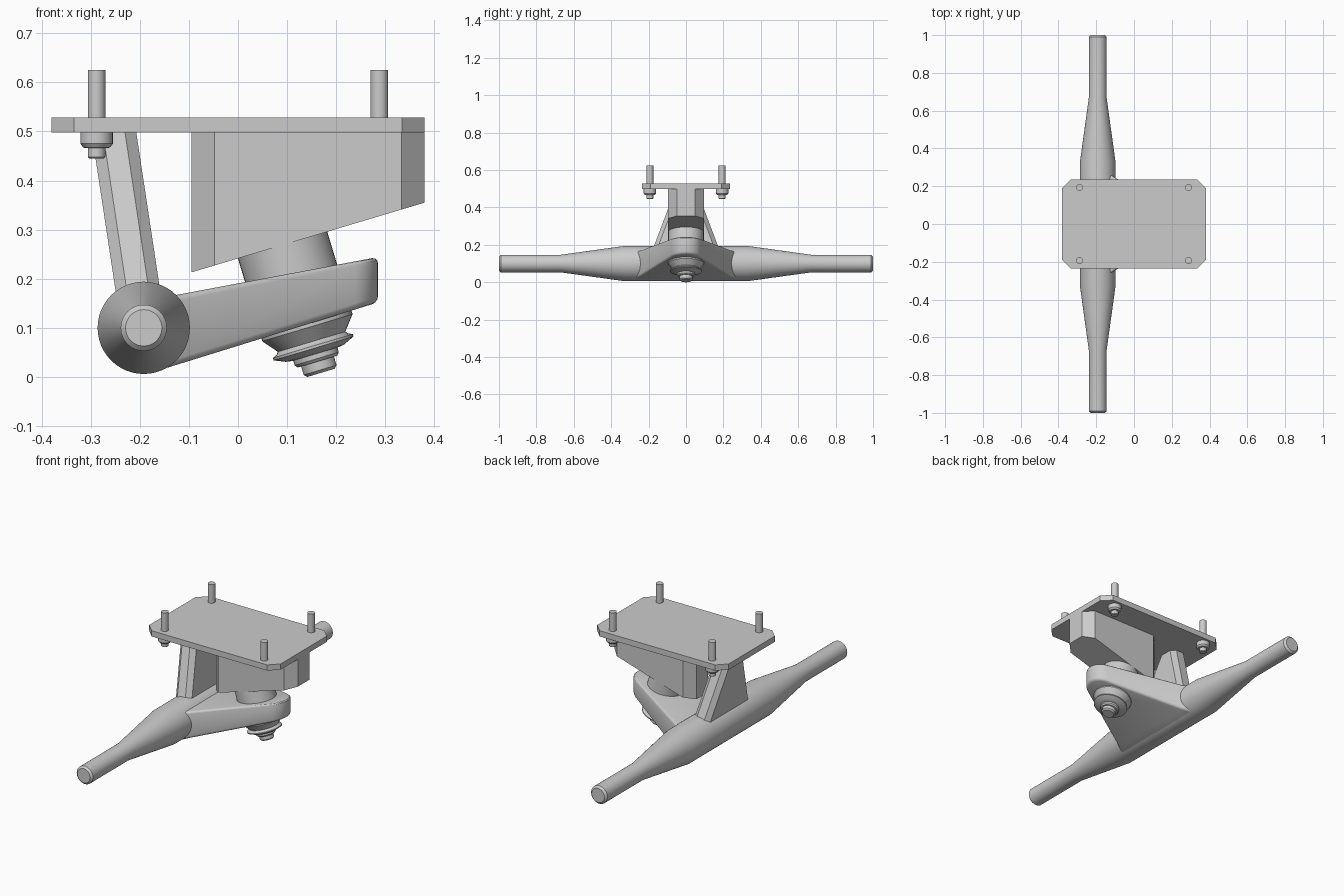
import bpy, bmesh, math
from mathutils import Vector, Matrix

if "Cube" in bpy.data.objects:
    bpy.data.objects.remove(bpy.data.objects["Cube"])


def finish(name, bm, smooth=True, bevel=0):
    bmesh.ops.recalc_face_normals(bm, faces=bm.faces)
    mesh = bpy.data.meshes.new(name)
    bm.to_mesh(mesh)
    bm.free()
    ob = bpy.data.objects.new(name, mesh)
    bpy.context.collection.objects.link(ob)
    bpy.ops.object.select_all(action='DESELECT')
    bpy.context.view_layer.objects.active = ob
    ob.select_set(True)
    if bevel:
        m = ob.modifiers.new("edge_round", 'BEVEL')
        m.width, m.segments, m.limit_method = bevel, 3, 'ANGLE'
        m.angle_limit = math.radians(40)
        bpy.ops.object.modifier_apply(modifier=m.name)
    if smooth:
        bpy.ops.object.shade_smooth_by_angle(angle=math.radians(32))
    return ob


def loft(name, rings, **kw):
    """Skin a stack of equal-length rings and cap both ends."""
    bm = bmesh.new()
    vs = [[bm.verts.new(p) for p in r] for r in rings]
    n = len(vs[0])
    for a, b in zip(vs, vs[1:]):
        for i in range(n):
            j = (i + 1) % n
            bm.faces.new((a[i], a[j], b[j], b[i]))
    bm.faces.new(vs[0][::-1])
    bm.faces.new(vs[-1])
    return finish(name, bm, **kw)


def turned(name, profile, origin, axis, n=32):
    """Turned part: profile of (distance along axis, radius)."""
    rot = Vector((0, 0, 1)).rotation_difference(Vector(axis)).to_matrix().to_4x4()
    mat = Matrix.Translation(origin) @ rot
    ang = [2 * math.pi * i / n for i in range(n)]
    return loft(name, [[mat @ Vector((r * math.cos(a), r * math.sin(a), t)) for a in ang]
                       for t, r in profile])


def octagon(x0, x1, w, c):
    """Rectangle in plan with cut corners."""
    return [(x0 + c, -w), (x1 - c, -w), (x1, -w + c), (x1, w - c),
            (x1 - c, w), (x0 + c, w), (x0, w - c), (x0, -w + c)]


# Base plate
plate = octagon(-.38, .38, .236, .046)
loft("base_plate", [[(x, y, z) for x, y in plate] for z in (.498, .528)], smooth=False)

# Block under the plate, with sloping underside
block = octagon(-.095, .38, .095, .047)
loft("bushing_block", [[(x, y, .213 + (x + .095) * .299) for x, y in block],
                       [(x, y, .5) for x, y in block]], smooth=False)

# Leaning strut from plate to axle, wider at the foot
loft("rear_strut", [[(x, y, z) for x, y in octagon(x0, x0 + .091, w, .023)]
                    for z, x0, w in ((.1, -.238, .207), (.5, -.2985, .055))], smooth=False)

# Mounting bolts; one corner has no nut below the plate
for sx in (-1, 1):
    for sy in (-1, 1):
        nut = not (sx == 1 and sy == -1)
        at = (sx * .288, sy * .193, 0)
        low = [(.445, .015), (.448, .018)] if nut else [(.51, .018)]
        turned("mounting_bolt", low + [(.625, .018)], at, (0, 0, 1), 24)
        if nut:
            turned("mounting_nut", [(.466, .019), (.467, .027), (.475, .033), (.499, .033)],
                   at, (0, 0, 1), 24)

# Tapered axle
half = [(.33, .094), (.67, .047), (.99, .047), (1.0, .037)]
turned("axle", [(-t, r) for t, r in reversed(half)] + half, (-.192, 0, .1), (0, 1, 0), 48)

# Triangular arm with rounded nose
slope = math.atan(.5)
plan = [(-.18, -.30), (-.10, -.245)]
for i in range(17):
    a = (-math.pi / 2 + slope) + i / 16 * (math.pi - 2 * slope)
    plan.append((.20 + .085 * math.cos(a), .085 * math.sin(a)))
plan += [(-.10, .245), (-.18, .30)]
loft("hanger_arm", [[(x, y, .02 + (x + .14) * .31) for x, y in plan],
                    [(x, y, .168 + (x + .12) * .188) for x, y in plan]], bevel=.012)

# Tilted stack of bushings, washer, nut and pivot bolt
stack = {
    "upper_bushing": [(-.035, .095), (.11, .095)],
    "lower_bushing": [(.08, .096), (.172, .096), (.204, .07)],
    "washer": [(.197, .068), (.207, .076), (.211, .085), (.216, .085), (.226, .062), (.228, .05)],
    "pivot_nut": [(.222, .047), (.238, .047), (.244, .042)],
    "pivot_bolt": [(.235, .035), (.262, .035), (.268, .029)],
}
for name, prof in stack.items():
    turned(name, prof, (.092, 0, .265), (.287, 0, -.958), 40)
